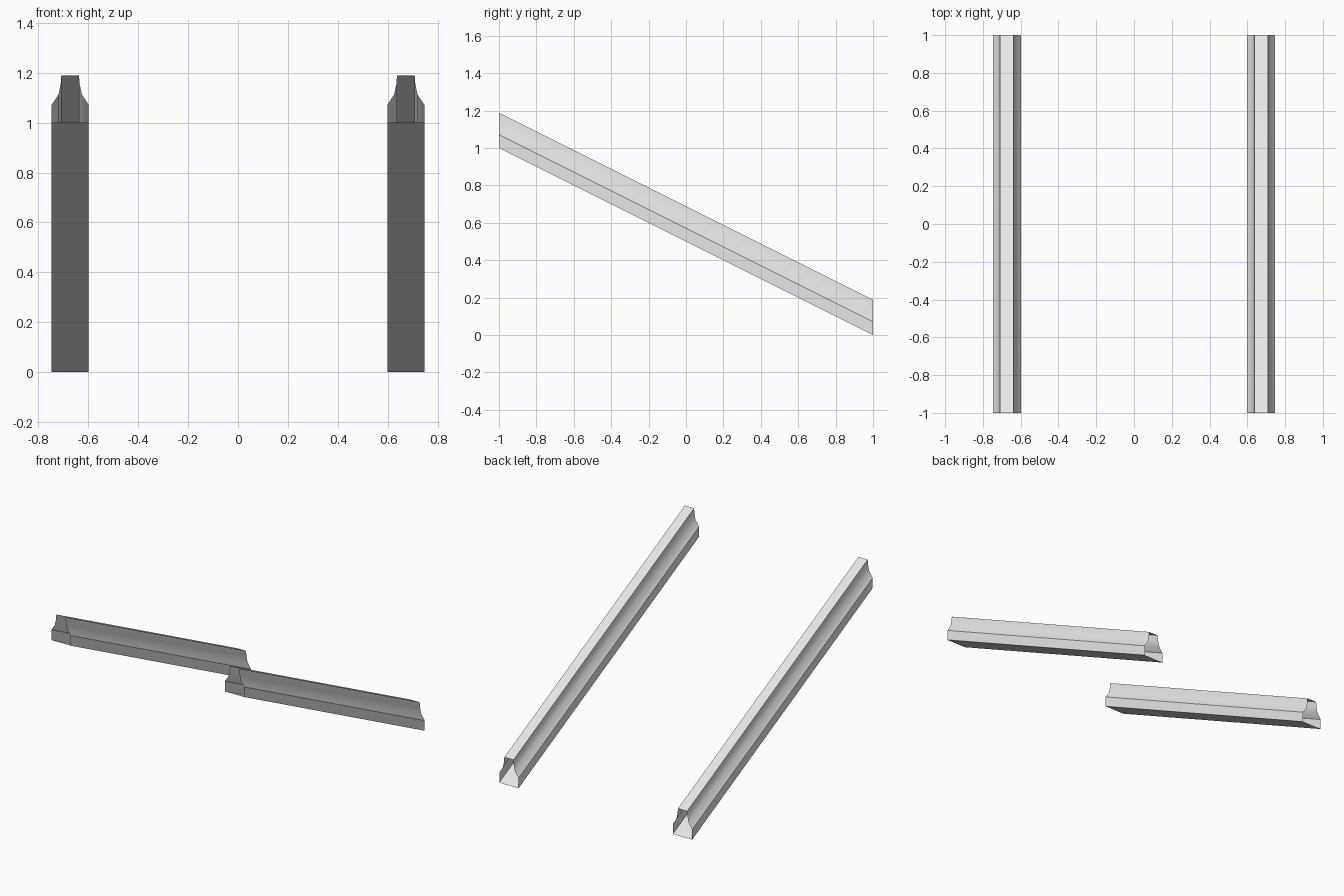
import bpy
import bmesh

if "Cube" in bpy.data.objects:
    bpy.data.objects.remove(bpy.data.objects["Cube"])

# Single flat colour
grey = bpy.data.materials.new("light_grey")
grey.diffuse_color = (0.8, 0.8, 0.8, 1)
grey.use_nodes = True
grey.node_tree.nodes["Principled BSDF"].inputs["Base Color"].default_value = grey.diffuse_color

# Half cross-section: (half width, height), flat foot, concave shoulder, narrow top
HALF = [(0.0745, 0.0), (0.0745, 0.071), (0.047, 0.112), (0.038, 0.155), (0.0355, 0.189)]
PROFILE = HALF + [(-x, z) for x, z in reversed(HALF)]


def sloped_rail(name, cx):
    """Open-ended rail running from high at the front to the ground at the back."""
    bm = bmesh.new()
    front = [bm.verts.new((cx + x, -1, z + 1)) for x, z in PROFILE]
    back = [bm.verts.new((cx + x, 1, z)) for x, z in PROFILE]
    n = len(PROFILE)
    for i in range(n):
        j = (i + 1) % n
        bm.faces.new((front[i], back[i], back[j], front[j]))
    mesh = bpy.data.meshes.new(name)
    bm.to_mesh(mesh)
    bm.free()
    mesh.materials.append(grey)
    rail = bpy.data.objects.new(name, mesh)
    bpy.context.collection.objects.link(rail)
    # Smooth concave shoulders, crisp edges elsewhere
    bpy.ops.object.select_all(action='DESELECT')
    rail.select_set(True)
    bpy.context.view_layer.objects.active = rail
    bpy.ops.object.shade_smooth_by_angle(angle=0.52)


# Pair of parallel rails
sloped_rail("left_rail", -0.673)
sloped_rail("right_rail", 0.673)
